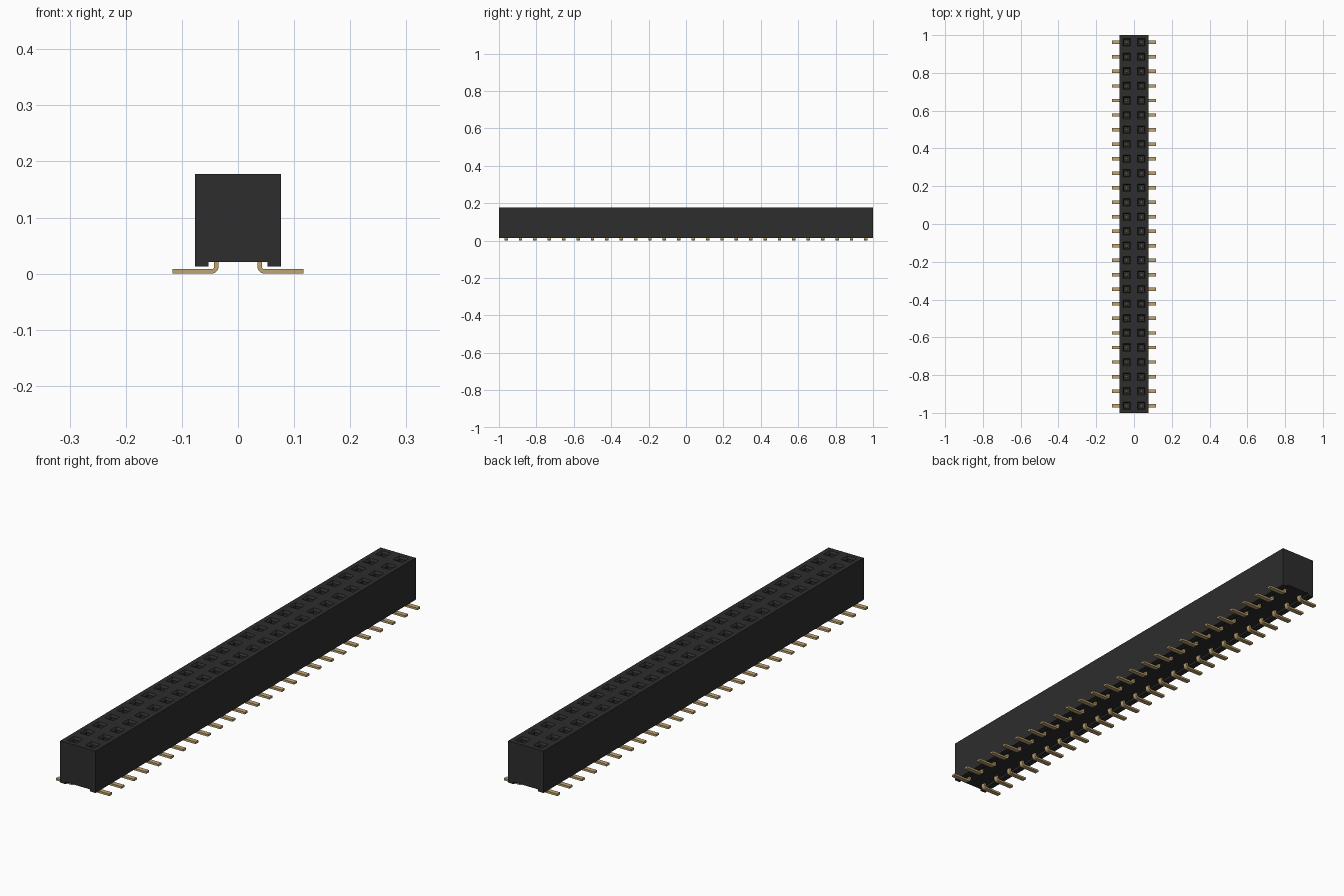
import bpy, bmesh, math
from mathutils import Vector

cube = bpy.data.objects.get("Cube")
if cube:
    bpy.data.objects.remove(cube, do_unlink=True)

ROWS = 26
PITCH = 2.0 / ROWS
HALF = PITCH          # body half width
TOP = 0.178


def material(name, rgb, rough):
    m = bpy.data.materials.new(name)
    m.use_nodes = True
    m.diffuse_color = (*rgb, 1)
    b = m.node_tree.nodes["Principled BSDF"]
    b.inputs["Base Color"].default_value = (*rgb, 1)
    b.inputs["Roughness"].default_value = rough
    return m


black = material("black plastic", (0.026, 0.026, 0.026), 0.6)
gold = material("gold contact", (0.52, 0.37, 0.16), 0.4)


def finish(bm, name, mat):
    bmesh.ops.recalc_face_normals(bm, faces=bm.faces)
    me = bpy.data.meshes.new(name)
    bm.to_mesh(me)
    bm.free()
    me.materials.append(mat)
    ob = bpy.data.objects.new(name, me)
    bpy.context.collection.objects.link(ob)
    return ob


# Housing: notched section swept along y, one station per row
section = [(-HALF, 0.013), (-0.053, 0.013), (-0.053, 0.021), (0.053, 0.021),
           (0.053, 0.013), (HALF, 0.013), (HALF, TOP), (0, TOP), (-HALF, TOP)]
bm = bmesh.new()
rings = [[bm.verts.new((x, -1 + i * PITCH, z)) for x, z in section]
         for i in range(ROWS + 1)]
n = len(section)
for a, b in zip(rings, rings[1:]):
    for k in range(n):
        j = (k + 1) % n
        bm.faces.new((a[k], a[j], b[j], b[k]))
bm.faces.new(rings[0])
bm.faces.new(rings[-1][::-1])
bmesh.ops.recalc_face_normals(bm, faces=bm.faces)

# Sockets: tapered square mouth, then a straight shaft
cells = [f for f in bm.faces if f.normal.z > 0.9 and f.calc_center_median().z > TOP - 0.001]
bmesh.ops.inset_individual(bm, faces=cells, thickness=0.0185, use_even_offset=True)
bmesh.ops.inset_individual(bm, faces=cells, thickness=0.006, depth=-0.008,
                           use_even_offset=True)
shafts = bmesh.ops.extrude_discrete_faces(bm, faces=cells)["faces"]
bmesh.ops.translate(bm, verts=list({v for f in shafts for v in f.verts}),
                    vec=Vector((0, 0, -0.11)))
finish(bm, "socket_housing", black)

# Contact: flat foot, rounded bend and upright blade in the socket
THICK, WIDE = 0.008, 0.018
X0 = PITCH / 2 - THICK / 2
R = 0.013             # outer bend radius


def arc(r, angles):
    cx, cz = X0 + R, R
    return [(cx + r * math.cos(a), cz + r * math.sin(a)) for a in angles]


sweep = [math.pi + math.pi / 2 * i / 6 for i in range(7)]
outline = ([(X0, 0.125)] + arc(R, sweep) + [(0.117, 0), (0.117, THICK)]
           + arc(R - THICK, sweep[::-1]) + [(X0 + THICK, 0.125)])
bm = bmesh.new()
y0 = -1 + PITCH / 2
face = bm.faces.new([bm.verts.new((x, y0 - WIDE / 2, z)) for x, z in outline])
ext = bmesh.ops.extrude_face_region(bm, geom=[face])["geom"]
bmesh.ops.translate(bm, verts=[v for v in ext if isinstance(v, bmesh.types.BMVert)],
                    vec=Vector((0, WIDE, 0)))
# narrow the blade inside the socket
for v in bm.verts:
    if v.co.z > 0.1:
        v.co.y = y0 + math.copysign(0.006, v.co.y - y0)
contacts = finish(bm, "contact_pins", gold)

bpy.context.view_layer.objects.active = contacts
contacts.select_set(True)
bpy.ops.object.shade_smooth_by_angle(angle=math.radians(35))

mirror = contacts.modifiers.new("both_sides", 'MIRROR')
mirror.use_axis = (True, False, False)
rows = contacts.modifiers.new("rows", 'ARRAY')
rows.count = ROWS
rows.use_relative_offset = False
rows.use_constant_offset = True
rows.constant_offset_displace = (0, PITCH, 0)
